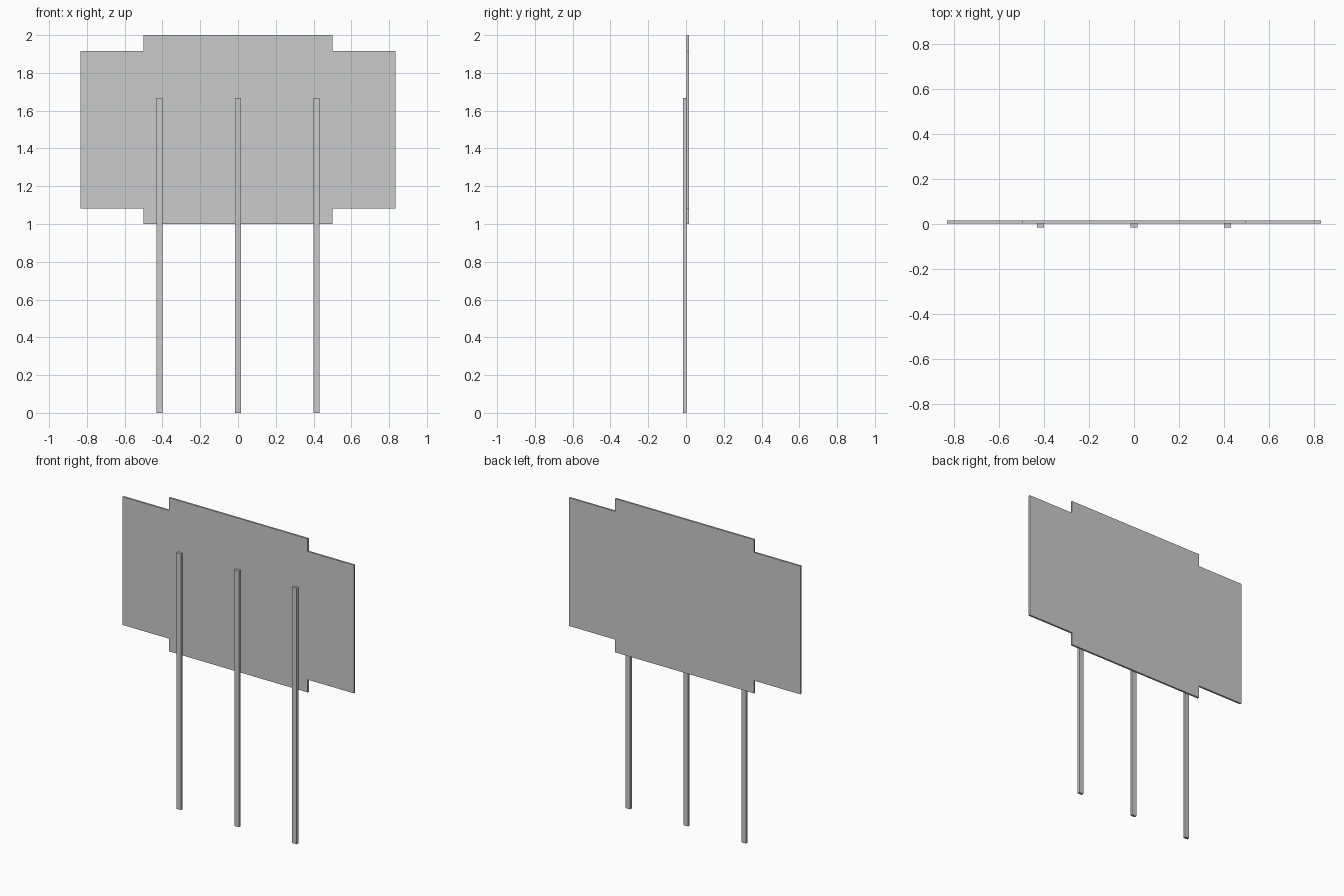
import bpy, bmesh

if "Cube" in bpy.data.objects:
    bpy.data.objects.remove(bpy.data.objects["Cube"])

FRONT, JOINT, BACK = -0.0146, 0.0021, 0.0146


def extrude_profile(name, points, y0, y1):
    """Solid made from an x-z outline, extruded from y0 to y1."""
    bm = bmesh.new()
    face = bm.faces.new([bm.verts.new((x, y0, z)) for x, z in points])
    ext = bmesh.ops.extrude_face_region(bm, geom=[face])
    moved = [v for v in ext["geom"] if isinstance(v, bmesh.types.BMVert)]
    bmesh.ops.translate(bm, verts=moved, vec=(0, y1 - y0, 0))
    bmesh.ops.recalc_face_normals(bm, faces=bm.faces)
    mesh = bpy.data.meshes.new(name)
    bm.to_mesh(mesh)
    bm.free()
    obj = bpy.data.objects.new(name, mesh)
    bpy.context.collection.objects.link(obj)
    return obj


# Sign panel: right half of the stepped outline, mirrored to the left
half = [(0.5, 1.0), (0.5, 1.083), (0.833, 1.083),
        (0.833, 1.917), (0.5, 1.917), (0.5, 2.0)]
outline = half + [(-x, z) for x, z in reversed(half)]
extrude_profile("sign_panel", outline, JOINT, BACK)

# Three support posts in front of the panel
for side, x in (("left", -0.4167), ("middle", 0.0), ("right", 0.4167)):
    w = 0.0160
    rect = [(x - w, 0), (x + w, 0), (x + w, 1.667), (x - w, 1.667)]
    extrude_profile(side + "_post", rect, FRONT, JOINT)
